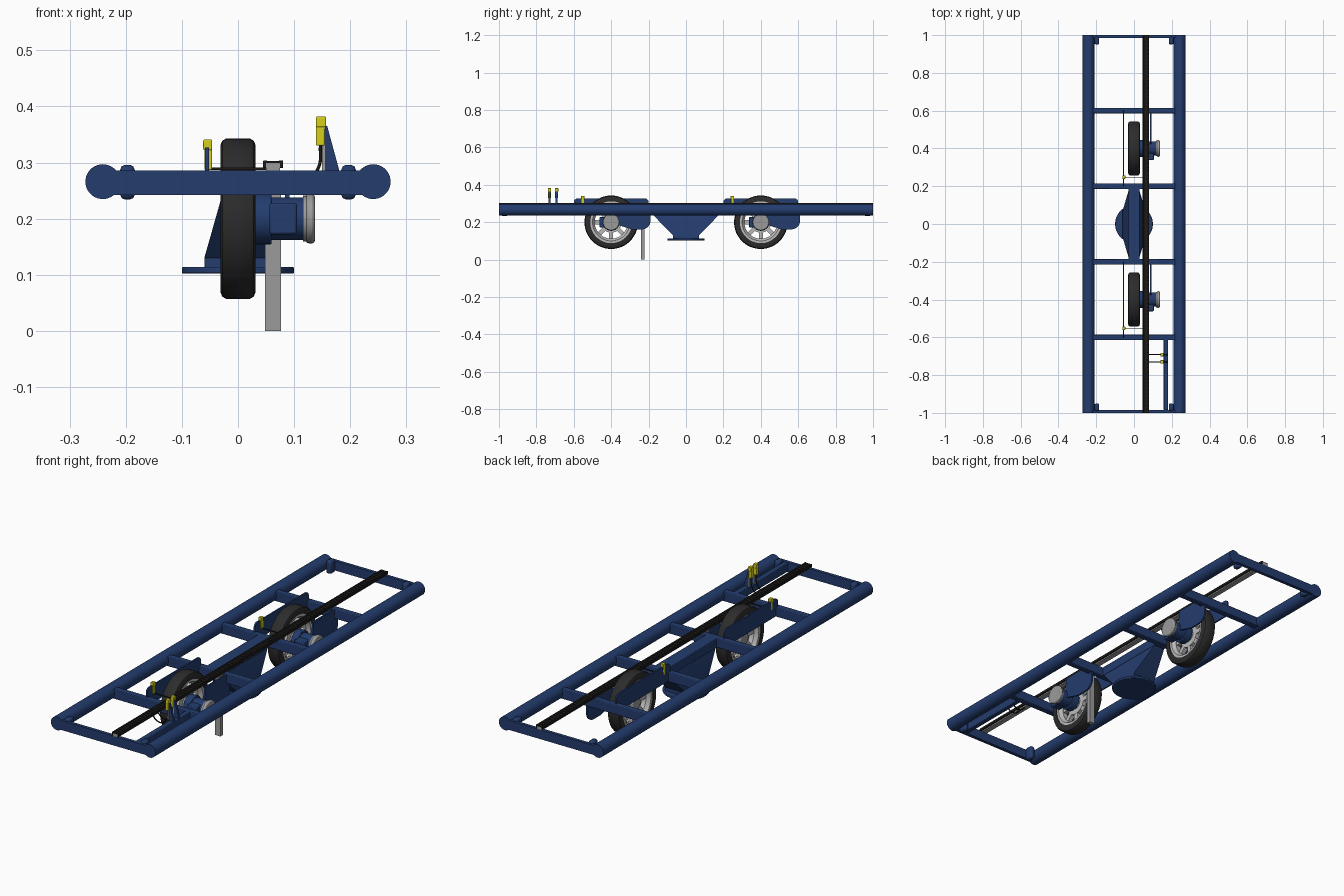
import bpy, bmesh, math
from mathutils import Matrix, Vector

if "Cube" in bpy.data.objects:
    bpy.data.objects.remove(bpy.data.objects["Cube"])


def mat(name, r, g, b):
    m = bpy.data.materials.new(name)
    m.diffuse_color = (r, g, b, 1)
    m.use_nodes = True
    m.node_tree.nodes["Principled BSDF"].inputs["Base Color"].default_value = m.diffuse_color
    return m


BLUE = mat("frame blue", 0.017, 0.045, 0.155)
RUBBER = mat("tyre rubber", 0.025, 0.025, 0.026)
GREY = mat("steel grey", 0.33, 0.33, 0.33)
LIGHT = mat("light alloy", 0.5, 0.5, 0.5)
BLACK = mat("chain black", 0.012, 0.011, 0.01)
YELLOW = mat("sensor yellow", 0.68, 0.63, 0.01)


def finish(name, bm, m, bevel=0):
    bmesh.ops.recalc_face_normals(bm, faces=bm.faces)
    me = bpy.data.meshes.new(name)
    bm.to_mesh(me)
    bm.free()
    me.materials.append(m)
    ob = bpy.data.objects.new(name, me)
    bpy.context.collection.objects.link(ob)
    if bevel:
        b = ob.modifiers.new("bevel", 'BEVEL')
        b.width, b.segments, b.limit_method = bevel, 2, 'ANGLE'
    return ob


def add_box(bm, x0, x1, y0, y1, z0, z1, rot=None):
    c = Vector(((x0 + x1) / 2, (y0 + y1) / 2, (z0 + z1) / 2))
    mx = Matrix.Translation(c) @ Matrix.Diagonal((x1 - x0, y1 - y0, z1 - z0, 1))
    bmesh.ops.create_cube(bm, size=1, matrix=(rot or Matrix()) @ mx)


def box(name, x0, x1, y0, y1, z0, z1, m, bevel=0):
    bm = bmesh.new()
    add_box(bm, x0, x1, y0, y1, z0, z1)
    return finish(name, bm, m, bevel)


def cyl(name, centre, r, depth, axis, m, n=32, bevel=0):
    rot = {'X': Matrix.Rotation(math.pi / 2, 4, 'Y'),
           'Y': Matrix.Rotation(math.pi / 2, 4, 'X'), 'Z': Matrix()}[axis]
    bm = bmesh.new()
    bmesh.ops.create_cone(bm, cap_ends=True, segments=n, radius1=r, radius2=r,
                          depth=depth, matrix=Matrix.Translation(centre) @ rot)
    return finish(name, bm, m, bevel)


def lathe(name, profile, centre, m, n=48):
    """Spin a closed (x, radius) profile around the x axis."""
    bm = bmesh.new()
    rings = []
    for i in range(n):
        a = 2 * math.pi * i / n
        rings.append([bm.verts.new((centre[0] + x, centre[1] + r * math.cos(a),
                                    centre[2] + r * math.sin(a))) for x, r in profile])
    k = len(profile)
    for i in range(n):
        A, B = rings[i], rings[(i + 1) % n]
        for j in range(k):
            bm.faces.new((A[j], A[(j + 1) % k], B[(j + 1) % k], B[j]))
    return finish(name, bm, m)


def plate(name, pts, t0, t1, m, axis='X'):
    """Extrude a flat outline: (y, z) along x, or (x, z) along y."""
    bm = bmesh.new()
    place = (lambda p, t: (t, p[0], p[1])) if axis == 'X' else (lambda p, t: (p[0], t, p[1]))
    f = bm.faces.new([bm.verts.new(place(p, t0)) for p in pts])
    ext = bmesh.ops.extrude_face_region(bm, geom=[f])
    d = Vector((t1 - t0, 0, 0)) if axis == 'X' else Vector((0, t1 - t0, 0))
    bmesh.ops.translate(bm, vec=d, verts=[v for v in ext["geom"] if isinstance(v, bmesh.types.BMVert)])
    return finish(name, bm, m)


def arc(cy, cz, r, a0, a1, n=8):
    return [(cy + r * math.cos(math.radians(a0 + (a1 - a0) * i / n)),
             cz + r * math.sin(math.radians(a0 + (a1 - a0) * i / n))) for i in range(n + 1)]


def cable(name, pts, r):
    cu = bpy.data.curves.new(name, 'CURVE')
    cu.dimensions, cu.bevel_depth, cu.bevel_resolution = '3D', r, 2
    sp = cu.splines.new('BEZIER')
    sp.bezier_points.add(len(pts) - 1)
    for b, p in zip(sp.bezier_points, pts):
        b.co = p
        b.handle_left_type = b.handle_right_type = 'AUTO'
    cu.materials.append(BLACK)
    bpy.context.collection.objects.link(bpy.data.objects.new(name, cu))


# Main frame: side tubes, end lugs, cross members
for s in (-1, 1):
    cyl("side_tube", (s * 0.241, 0, 0.266), 0.031, 2, 'Y', BLUE, 40)
    for e in (-1, 1):
        box("end_lug", s * 0.197 - 0.013, s * 0.197 + 0.013, e * 0.97 - 0.02, e * 0.97 + 0.02,
            0.234, 0.296, BLUE, 0.009)
    box("end_crossbar", -0.235, 0.235, s * 0.992 - 0.008, s * 0.992 + 0.008, 0.242, 0.286, BLUE)
    for y in (0.2, 0.6):
        box("crossbar", -0.225, 0.225, s * y - 0.015, s * y + 0.015, 0.242, 0.286, BLUE, 0.003)
box("centre_beam", -0.03, 0.03, -0.19, 0.19, 0.242, 0.286, BLUE, 0.003)
box("sensor_beam", 0.157, 0.181, -0.985, -0.61, 0.245, 0.286, BLUE, 0.003)

# Tapered centre pedestal on a round foot
bm = bmesh.new()
rings = [[bm.verts.new((sx * x, sy * y, z)) for sx, sy in ((-1, -1), (1, -1), (1, 1), (-1, 1))]
         for x, y, z in ((0.06, 0.07, 0.112), (0.06, 0.07, 0.13), (0.028, 0.18, 0.243))]
for A, B in zip(rings, rings[1:]):
    for i in range(4):
        bm.faces.new((A[i], A[(i + 1) % 4], B[(i + 1) % 4], B[i]))
bm.faces.new(rings[0])
bm.faces.new(rings[-1])
finish("pedestal", bm, BLUE)
cyl("pedestal_foot", (0, 0, 0.108), 0.1, 0.012, 'Z', BLUE, 48, 0.003)

# Wheel stations
TYRE = [(-0.031, 0.112), (-0.031, 0.132), (-0.028, 0.139), (-0.021, 0.143),
        (0.021, 0.143), (0.028, 0.139), (0.031, 0.132), (0.031, 0.112)]
for yc in (-0.4, 0.4):
    c = (0, yc, 0.2)
    lathe("tyre", TYRE, c, RUBBER)
    lathe("rim_ring", [(-0.028, 0.1), (-0.028, 0.113), (0.028, 0.113), (0.028, 0.1),
                       (0.012, 0.088), (-0.012, 0.088)], c, LIGHT)
    # eight-spoke wheel disc
    bm = bmesh.new()
    for i in range(8):
        rot = Matrix.Translation(c) @ Matrix.Rotation(i * math.pi / 4, 4, 'X')
        add_box(bm, -0.01, 0.01, -0.011, 0.011, 0.04, 0.092, rot)
    finish("wheel_spokes", bm, LIGHT)
    cyl("wheel_disc", c, 0.056, 0.022, 'X', LIGHT)
    cyl("wheel_hub", c, 0.03, 0.05, 'X', GREY, 24, 0.004)
    # drive motor with terminal box and end cap
    cyl("gear_housing", (0.043, yc, 0.2), 0.046, 0.034, 'X', BLUE, 32, 0.003)
    cyl("motor_body", (0.085, yc, 0.2), 0.038, 0.066, 'X', BLUE)
    box("terminal_box", 0.056, 0.105, yc - 0.062, yc - 0.02, 0.172, 0.228, BLUE, 0.004)
    cyl("motor_flange", (0.119, yc, 0.2), 0.041, 0.006, 'X', GREY)
    cyl("motor_cap", (0.129, yc, 0.2), 0.044, 0.016, 'X', GREY, 32, 0.005)
    # deep trailing arm on the motor side
    plate("drive_arm", arc(yc + 0.165, 0.207, 0.045, -90, 0) + [(yc + 0.21, 0.285), (yc + 0.03, 0.285)]
          + [(yc + 0.02, 0.19), (yc + 0.11, 0.162)], 0.084, 0.092, BLUE)
    # long guard plate on the other side
    plate("guard_plate", arc(yc + 0.18, 0.307, 0.02, 0, 90, 4) + arc(yc - 0.18, 0.307, 0.02, 90, 180, 4)
          + [(yc - 0.2, 0.245), (yc + 0.2, 0.245)], -0.059, -0.052, BLUE)
    # guard sensor and its rod
    ys = yc - 0.152
    box("guard_sensor_head", -0.062, -0.046, ys - 0.009, ys + 0.009, 0.322, 0.341, YELLOW, 0.002)
    box("guard_sensor_body", -0.06, -0.046, ys - 0.007, ys + 0.007, 0.287, 0.324, YELLOW, 0.002)
    box("guard_sensor_rod", -0.05, 0.055, ys - 0.002, ys + 0.002, 0.287, 0.291, BLACK)

# Chain rail along the whole length
box("chain_rail", 0.05, 0.075, -1, 1, 0.284, 0.299, GREY)
bm = bmesh.new()
for x in (0.0485, 0.0765):
    add_box(bm, x - 0.004, x + 0.004, -1, 1, 0.29, 0.304)
finish("rail_edges", bm, BLACK, 0.002)
bm = bmesh.new()
for i in range(100):
    y = -0.99 + i * 0.02
    add_box(bm, 0.052, 0.073, y - 0.0075, y + 0.0075, 0.299, 0.303)
add_box(bm, 0.052, 0.073, -1, 1, 0.298, 0.3)
finish("chain_links", bm, BLACK)

# Support leg
box("support_leg", 0.048, 0.077, -0.24, -0.221, 0, 0.285, GREY)

# Twin sensors on brackets near the front
for y in (-0.73, -0.692):
    plate("sensor_bracket", [(0.155, 0.284), (0.181, 0.284), (0.159, 0.365), (0.155, 0.365)],
          y - 0.005, y + 0.005, BLUE, 'Y')
    box("sensor_post", 0.15, 0.155, y - 0.006, y + 0.006, 0.286, 0.36, GREY)
    box("sensor_head", 0.139, 0.157, y - 0.009, y + 0.009, 0.363, 0.382, YELLOW, 0.002)
    box("sensor_body", 0.139, 0.154, y - 0.008, y + 0.008, 0.33, 0.365, YELLOW, 0.002)
    cable("sensor_cable", [(0.147, y, 0.332), (0.143, y, 0.29), (0.115, y, 0.262),
                           (0.085, y, 0.268), (0.068, y, 0.286)], 0.0028)

# Smooth the round parts, keep edges sharp
for o in bpy.data.objects:
    o.select_set(o.type == 'MESH')
    if o.type == 'MESH':
        bpy.context.view_layer.objects.active = o
bpy.ops.object.shade_smooth_by_angle(angle=math.radians(35))
